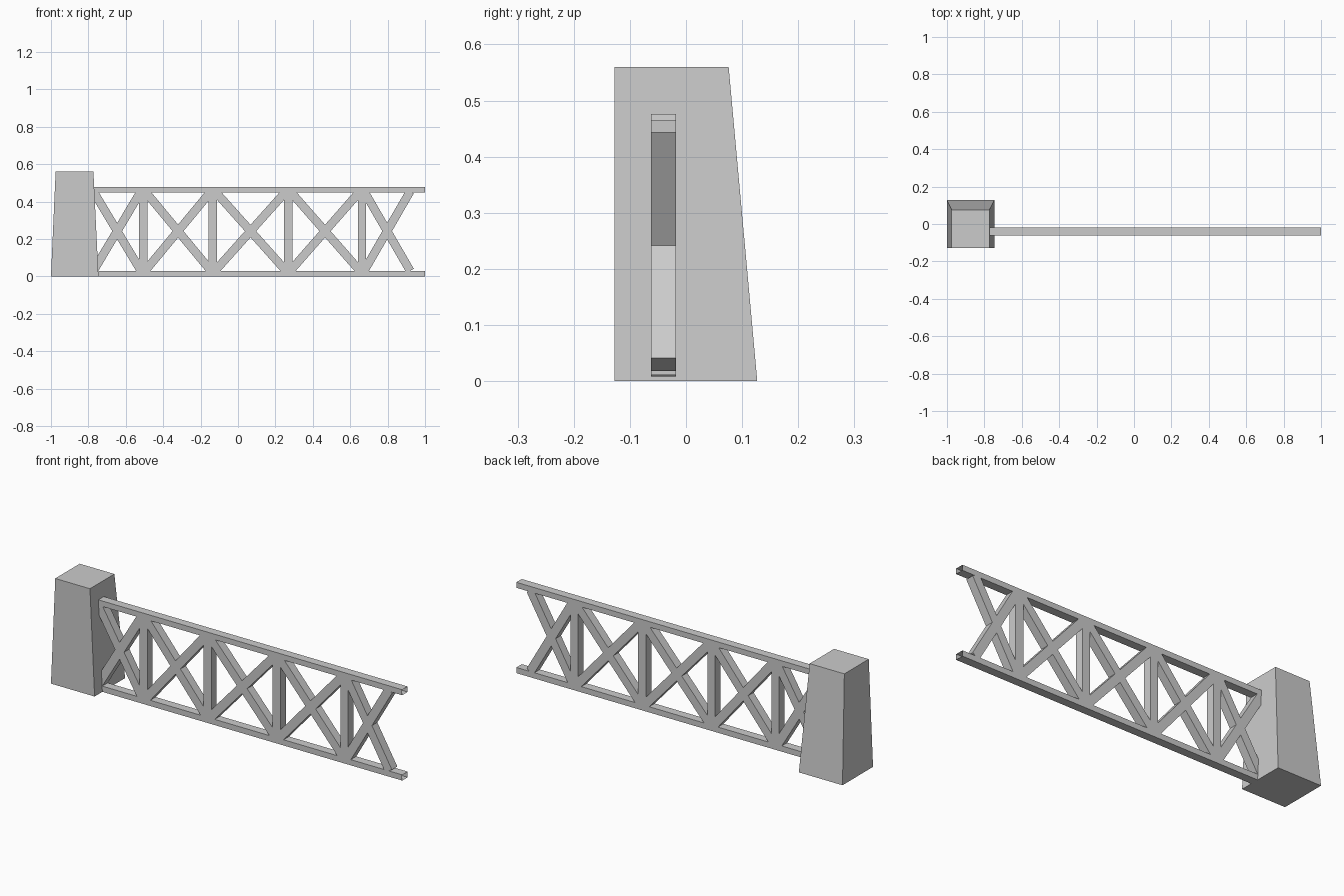
import bpy, bmesh
from math import atan2
from mathutils import Matrix, Vector

if "Cube" in bpy.data.objects:
    bpy.data.objects.remove(bpy.data.objects["Cube"])

grey = bpy.data.materials.new("plain_grey")
grey.use_nodes = True
GREY = (0.6, 0.6, 0.6, 1)
grey.diffuse_color = GREY
grey.node_tree.nodes["Principled BSDF"].inputs["Base Color"].default_value = GREY

BAR = 0.045       # bar thickness
BAR_Y = -0.04     # centre plane of the truss


def finish(name, bm):
    mesh = bpy.data.meshes.new(name)
    bmesh.ops.recalc_face_normals(bm, faces=bm.faces)
    bm.to_mesh(mesh)
    bm.free()
    mesh.materials.append(grey)
    obj = bpy.data.objects.new(name, mesh)
    bpy.context.collection.objects.link(obj)
    return obj


def box(name, centre, size, angle=0.0, open_ends=False):
    """Box turned about y; open_ends leaves a hollow tube along x."""
    bm = bmesh.new()
    bmesh.ops.create_cube(bm, size=1)
    if open_ends:
        bm.normal_update()
        ends = [f for f in bm.faces if abs(f.normal.x) > 0.9]
        bmesh.ops.delete(bm, geom=ends, context='FACES_ONLY')
    bm.transform(Matrix.Translation(centre) @ Matrix.Rotation(-angle, 4, 'Y')
                 @ Matrix.Diagonal((*size, 1)))
    return finish(name, bm)


# Tower: tapers on three sides, upright at the front
bm = bmesh.new()
bmesh.ops.create_cube(bm, size=1)
for v in bm.verts:
    top = v.co.z > 0
    left, right, back = (-0.975, -0.773, 0.076) if top else (-1, -0.746, 0.127)
    v.co = Vector((right if v.co.x > 0 else left,
                   back if v.co.y > 0 else -0.127,
                   0.56 if top else 0))
finish("tower", bm)

# Long top and bottom rails, open at the ends
for name, start, low, high in (("top_rail", -0.77, 0.449, 0.478),
                               ("bottom_rail", -0.75, 0, 0.03)):
    box(name, ((start + 1) / 2, BAR_Y, (low + high) / 2),
        (1 - start, BAR, high - low), open_ends=True)

# Uprights between the panels
posts = [-0.507, -0.134, 0.268, 0.663]
for i, x in enumerate(posts):
    box(f"upright_{i + 1}", (x, BAR_Y, 0.238), (BAR, BAR, 0.455))

# Crossed braces in every panel
edges = [-0.785] + posts + [0.932]
for i, (a, b) in enumerate(zip(edges, edges[1:])):
    end_panel = i in (0, len(edges) - 2)
    rise = 0.425 if end_panel else 0.438
    slope = Vector((b - a, 0.45 if not end_panel else 0.465))
    length = slope.length * rise / slope.y
    for side, sign in (("rising", 1), ("falling", -1)):
        box(f"{side}_brace_{i + 1}", ((a + b) / 2, BAR_Y, 0.242),
            (length, BAR, BAR), sign * atan2(slope.y, slope.x))
